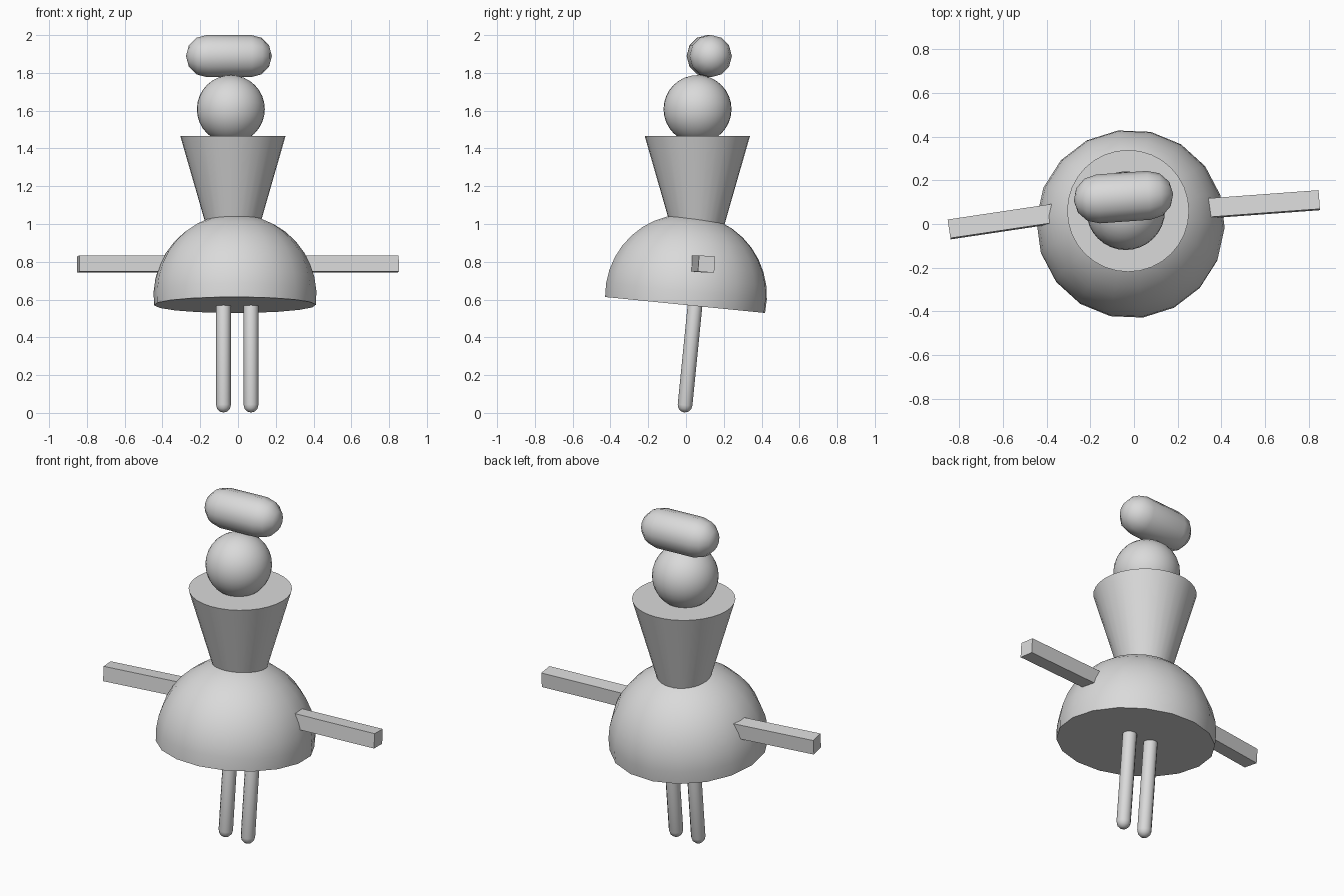
import bpy, bmesh
from math import radians, sin, cos, pi
from mathutils import Vector, Euler

cube = bpy.data.objects.get("Cube")
if cube:
    bpy.data.objects.remove(cube, do_unlink=True)

grey = bpy.data.materials.new("plain_grey")
grey.use_nodes = True
grey.diffuse_color = (0.7, 0.7, 0.7, 1)
shader = next(n for n in grey.node_tree.nodes if n.type == 'BSDF_PRINCIPLED')
shader.inputs["Base Color"].default_value = grey.diffuse_color


def finish(name, bm, loc, rot, smooth=True):
    """Turn a bmesh into a placed, shaded object."""
    bmesh.ops.recalc_face_normals(bm, faces=bm.faces)
    mesh = bpy.data.meshes.new(name)
    bm.to_mesh(mesh)
    bm.free()
    mesh.materials.append(grey)
    if smooth:
        mesh.shade_smooth()
        mesh.set_sharp_from_angle(angle=radians(40))
    obj = bpy.data.objects.new(name, mesh)
    obj.location = loc
    obj.rotation_euler = Euler([radians(a) for a in rot])
    bpy.context.collection.objects.link(obj)


def lathe(name, profile, sides, loc, rot=(0, 0, 0), phase=0):
    """Turn (radius, height) points around z; open ends become caps or poles."""
    bm = bmesh.new()
    rings = []
    for r, z in profile:
        if r < 1e-4:
            rings.append([bm.verts.new((0, 0, z))])
        else:
            angles = [2 * pi * i / sides + radians(phase) for i in range(sides)]
            rings.append([bm.verts.new((r * cos(a), r * sin(a), z)) for a in angles])
    for low, high in zip(rings, rings[1:]):
        for i in range(sides):
            quad = []
            j = (i + 1) % sides
            for v in (low[i % len(low)], low[j % len(low)],
                      high[j % len(high)], high[i % len(high)]):
                if v not in quad:
                    quad.append(v)
            bm.faces.new(quad)
    for ring in (rings[0], rings[-1]):
        if len(ring) > 2:
            bm.faces.new(ring)
    finish(name, bm, loc, rot)


def arc(radius, start, stop, steps, z=0):
    """Profile points along a circle between two latitudes."""
    lats = [radians(start + (stop - start) * i / steps) for i in range(steps + 1)]
    return [(radius * cos(a), z + radius * sin(a)) for a in lats]


def capsule(radius, low, high, steps):
    return arc(radius, -90, 0, steps, low) + arc(radius, 0, 90, steps, high)


def arm(name, side, end, yaw):
    """Square bar whose outer end centre is given."""
    length, width = 0.55, 0.086
    bm = bmesh.new()
    bmesh.ops.create_cube(bm, size=1)
    bmesh.ops.scale(bm, vec=(length, width, width), verts=bm.verts)
    along = Vector((cos(radians(yaw)), sin(radians(yaw)), 0))
    finish(name, bm, Vector(end) - along * side * length / 2, (-4, 0, yaw), False)


TILT = -5.7

# Domed skirt, leaning slightly back
lathe("skirt", arc(0.432, -6.5, 90, 10), 18, (-0.016, 0, 0.62), (TILT, 0, 0), -2.4)

# Flared torso
lathe("torso", [(0.13, 0.95), (0.279, 1.467)], 32, (-0.027, 0.06, 0))

# Head and rolled hat
lathe("head", arc(0.18, -90, 90, 16), 32, (-0.038, 0.061, 1.608))
lathe("hat", capsule(0.112, -0.116, 0.116, 3), 12, (-0.048, 0.123, 1.889), (0, 90, 4))

# Legs
for name, x in (("right_leg", -0.077), ("left_leg", 0.069)):
    lathe(name, capsule(0.039, 0, 0.56, 3), 12, (x, -0.005, 0.041), (TILT, 0, 0))

# Arms
arm("right_arm", -1, (-0.846, -0.025, 0.788), 8.5)
arm("left_arm", 1, (0.848, 0.109, 0.788), 4.2)
